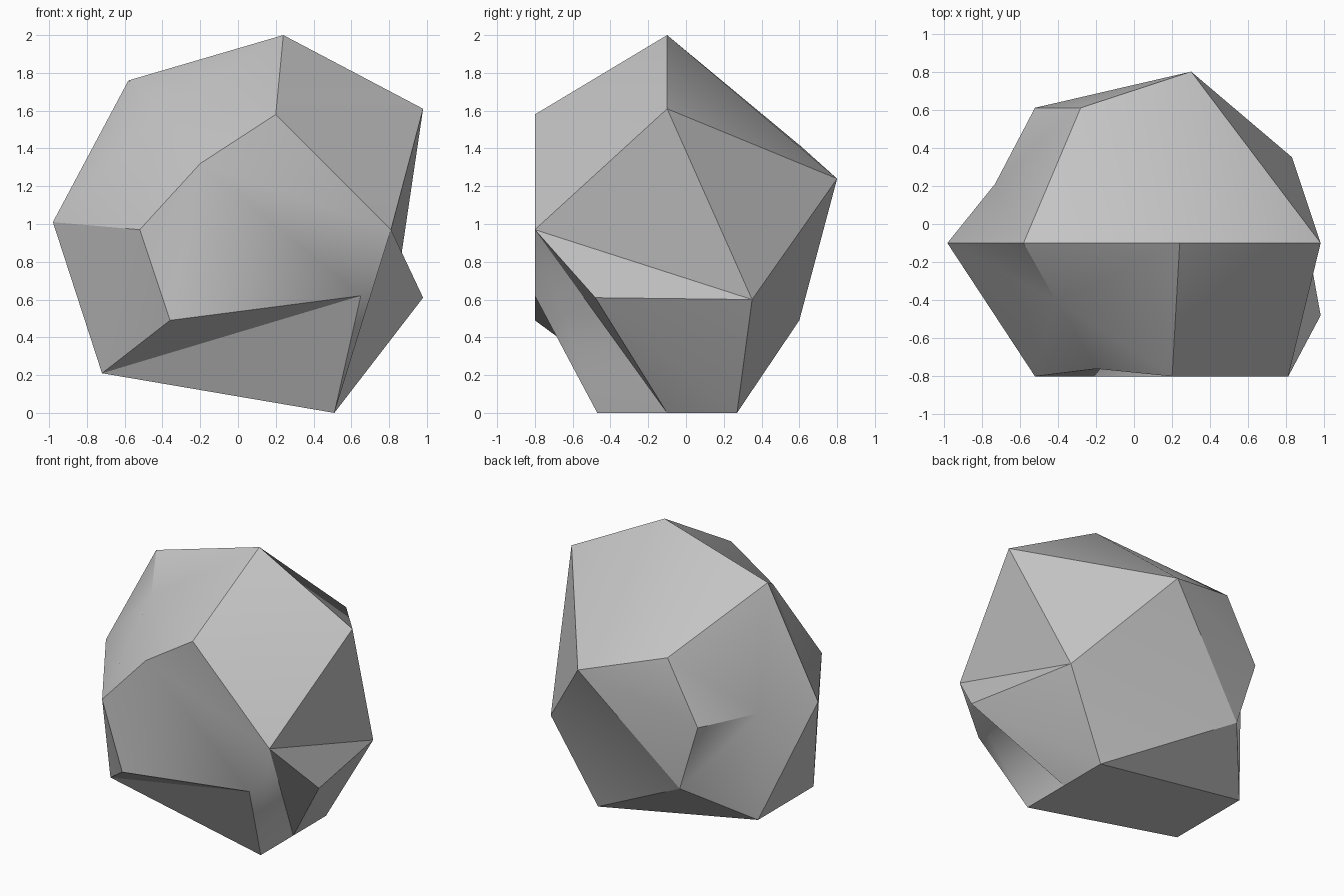
import bpy
import bmesh
import math

cube = bpy.data.objects.get("Cube")
if cube:
    bpy.data.objects.remove(cube, do_unlink=True)

# Stone colour
stone = bpy.data.materials.new("stone_grey")
stone.use_nodes = True
grey = (0.55, 0.55, 0.55, 1)
stone.diffuse_color = grey
stone.node_tree.nodes["Principled BSDF"].inputs["Base Color"].default_value = grey

bm = bmesh.new()


def corner(x, y, z):
    return bm.verts.new((x, y, z))


def fan(hub, *rim, closed=False):
    """Triangles from one hub corner out to a chain of rim corners."""
    ends = rim[1:] + rim[:1] if closed else rim[1:]
    for start, end in zip(rim, ends):
        bm.faces.new((hub, start, end))


# Crown
peak = corner(0.24, -0.1, 2)
crown_right = corner(-0.58, -0.1, 1.76)
shoulder_left = corner(0.98, -0.1, 1.61)
side_tip = corner(-0.98, -0.1, 1.01)
dent = corner(-0.41, -0.4, 1.59)

# Front
front_top = corner(0.2, -0.8, 1.58)
front_notch = corner(-0.2, -0.76, 1.32)
front_right = corner(-0.52, -0.8, 0.97)
front_left = corner(0.81, -0.8, 0.97)
chin_right = corner(-0.36, -0.8, 0.49)
chin_left = corner(0.65, -0.8, 0.62)

# Back
back_tip = corner(0.3, 0.8, 1.24)
back_top = corner(-0.28, 0.61, 1.41)
back_right = corner(-0.52, 0.61, 0.97)
back_low = corner(-0.37, 0.6, 0.49)
side_hollow = corner(-0.73, 0.21, 0.98)

# Left ledge
ledge_front = corner(0.98, -0.48, 0.61)
ledge_back = corner(0.83, 0.35, 0.6)

# Base
base_front = corner(0.51, -0.47, 0)
base_middle = corner(0.51, -0.1, 0)
base_back = corner(0.51, 0.27, 0)
heel_front = corner(-0.72, -0.42, 0.21)
heel_back = corner(-0.72, 0.21, 0.21)

# Facets, fanned out around the main corners
fan(peak, crown_right, back_top)
fan(peak, front_top, shoulder_left)
fan(dent, peak, crown_right, side_tip, front_right, front_notch, front_top,
    closed=True)
fan(side_hollow, crown_right, back_top, back_right, back_low, heel_back,
    side_tip, closed=True)
fan(back_tip, back_top, peak, shoulder_left, ledge_back, back_low, back_right,
    closed=True)
fan(front_notch, front_right, chin_right, chin_left, front_left, front_top)
fan(front_left, front_top, shoulder_left, ledge_back, ledge_front,
    base_middle, base_front, chin_left)
fan(heel_front, chin_left, chin_right, front_right, side_tip, heel_back,
    base_back, base_middle, base_front, closed=True)
fan(base_back, heel_back, back_low, ledge_back, ledge_front, base_middle)

# Soft shading on shallow folds and on the rounded front left edge
bmesh.ops.recalc_face_normals(bm, faces=bm.faces)
for face in bm.faces:
    face.smooth = True
for edge in bm.edges:
    edge.smooth = edge.calc_face_angle() < math.radians(30)
bm.edges.get((front_left, chin_left)).smooth = True

mesh = bpy.data.meshes.new("rock")
bm.to_mesh(mesh)
bm.free()
mesh.materials.append(stone)
rock = bpy.data.objects.new("rock", mesh)
bpy.context.collection.objects.link(rock)
